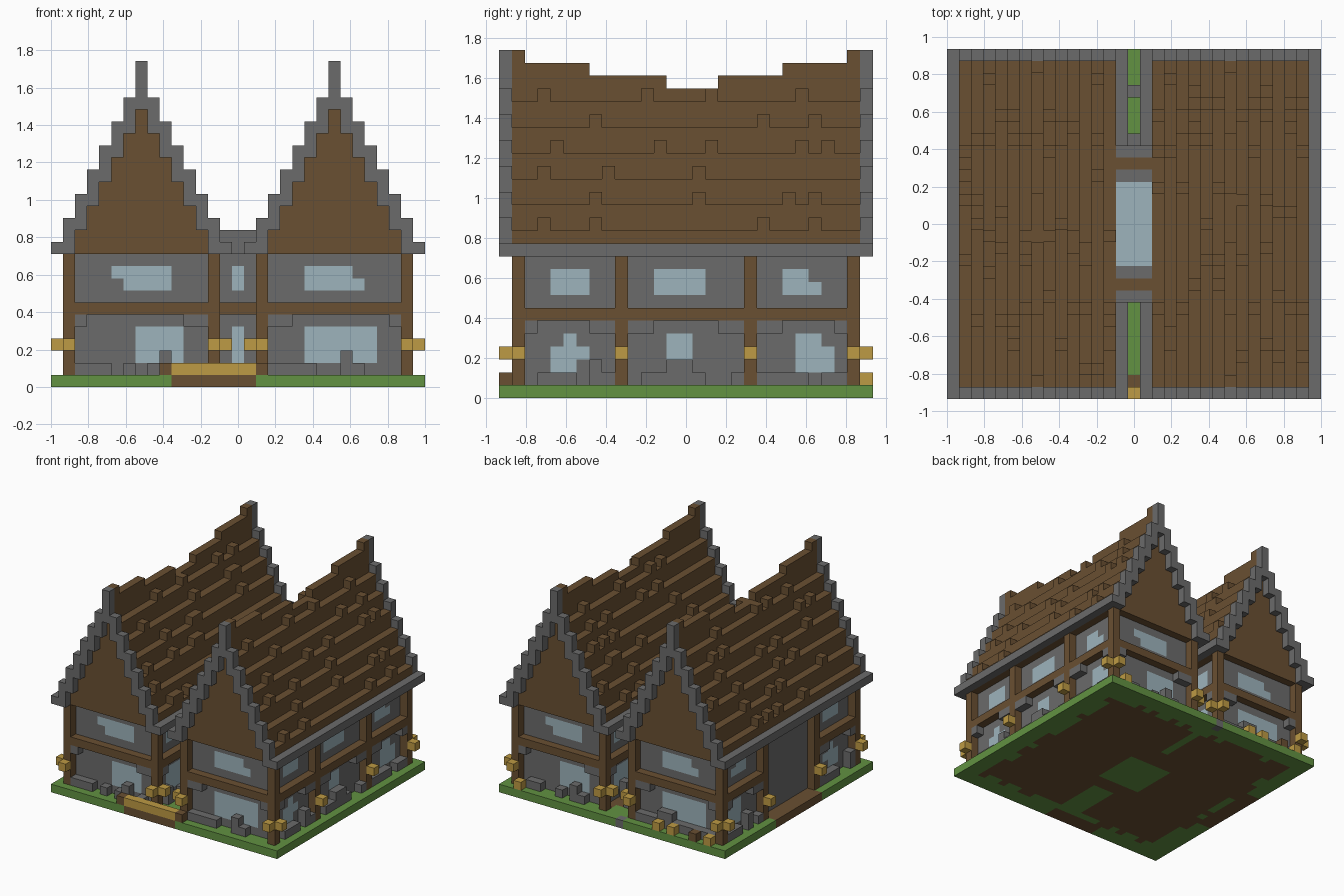
import bpy, bmesh, random

random.seed(4)
old = bpy.data.objects.get("Cube")
if old:
    bpy.data.objects.remove(old)

U = 2 / 31                    # block size
NX, NY = 31, 29               # plot size in blocks


def material(name, rgb):
    m = bpy.data.materials.new(name)
    m.use_nodes = True
    m.diffuse_color = (*rgb, 1)
    m.node_tree.nodes["Principled BSDF"].inputs["Base Color"].default_value = (*rgb, 1)
    return m


STONE = material("grey stone", (.147, .147, .147))
WOOD = material("brown wood", (.144, .08, .032))
GRASS = material("green grass", (.122, .287, .054))
GOLD = material("golden straw", (.515, .328, .058))
GLASS = material("pale blue glass", (.337, .456, .503))

filled = set()                # blocks already taken by an earlier part


def box(x0, x1, y0, y1, z0, z1):
    """Block cells with inclusive start and exclusive end."""
    return {(x, y, z) for x in range(x0, x1) for y in range(y0, y1) for z in range(z0, z1)}


def flip_x(cells):
    return {(NX - 1 - x, y, z) for x, y, z in cells}


def flip_y(cells):
    return {(x, NY - 1 - y, z) for x, y, z in cells}


def both_x(cells):
    return cells | flip_x(cells)


def all_round(cells):
    return both_x(cells | flip_y(cells))


def part(name, mat, cells):
    """Build the exposed faces of a set of blocks as one object."""
    cells = set(cells) - filled
    filled.update(cells)
    bm = bmesh.new()
    verts = {}

    def vert(p):
        if p not in verts:
            verts[p] = bm.verts.new(((p[0] - NX / 2) * U, (p[1] - NY / 2) * U, p[2] * U))
        return verts[p]

    for c in sorted(cells):
        for axis in range(3):
            for side in (0, 1):
                near = list(c)
                near[axis] += 2 * side - 1
                if tuple(near) in cells:
                    continue
                loop = []
                for a, b in ((0, 0), (1, 0), (1, 1), (0, 1)):
                    p = list(c)
                    p[axis] += side
                    p[(axis + 1) % 3] += a
                    p[(axis + 2) % 3] += b
                    loop.append(vert(tuple(p)))
                bm.faces.new(loop if side else loop[::-1])
    mesh = bpy.data.meshes.new(name)
    bm.to_mesh(mesh)
    bm.free()
    mesh.materials.append(mat)
    bpy.context.collection.objects.link(bpy.data.objects.new(name, mesh))


# Ground: dirt paths and floor, grass rim with a ragged inner edge
rim = box(0, NX, 0, NY, 0, 1) - box(2, NX - 2, 2, NY - 2, 0, 1)
ragged = box(2, NX - 2, 2, NY - 2, 0, 1) - box(3, NX - 3, 3, NY - 3, 0, 1)
rim |= {c for c in sorted(ragged) if random.random() < .5}
paths = box(10, 17, 0, 2, 0, 1) | box(0, 2, 10, 19, 0, 1)
part("path_stone", STONE, box(14, 15, 28, 29, 0, 1))
part("lawn", GRASS, (rim - paths) | box(14, 17, 2, 9, 0, 1) | box(15, 16, 20, 29, 0, 1)
     | box(12, 18, 11, 17, 0, 1))
part("dirt", WOOD, box(0, NX, 0, NY, 0, 1))

# Timber frame: posts and floor beams
posts = box(1, 2, 1, 2, 1, 11) | box(13, 14, 1, 2, 1, 11)
posts |= box(1, 2, 9, 10, 1, 11) | box(13, 14, 9, 10, 1, 11)
part("posts", WOOD, all_round(posts))
beams = all_round(box(1, 14, 1, 2, 6, 7) | box(14, 16, 9, 10, 6, 7))
beams |= both_x(box(1, 2, 1, 28, 6, 7) | box(13, 14, 1, 28, 6, 7))
part("floor_beams", WOOD, beams - box(1, 2, 10, 19, 6, 7))

# Windows set into the recessed wall plane
front = (box(5, 10, 2, 3, 8, 10) - {(5, 2, 8)}) | box(7, 11, 2, 3, 2, 5)
front |= (box(21, 26, 2, 3, 8, 10) - {(25, 2, 9)}) | box(21, 27, 2, 3, 2, 5)
part("front_windows", GLASS, front)
part("back_windows", GLASS, flip_x(flip_y(front)))
end_bays = box(28, 29, 4, 7, 8, 10) | (box(28, 29, 22, 25, 8, 10) - {(28, 24, 9)})
end_bays |= box(28, 29, 4, 6, 2, 4) | {(28, 6, 3), (28, 5, 4)}
end_bays |= box(28, 29, 23, 26, 2, 4) | box(28, 29, 23, 25, 4, 5)
middle_bay = box(28, 29, 12, 16, 8, 10) | box(28, 29, 13, 15, 2, 5)
part("left_windows", GLASS, end_bays | middle_bay)
part("right_windows", GLASS, flip_x(end_bays))
part("alley_windows", GLASS, all_round(box(12, 13, 4, 7, 8, 10) | box(12, 13, 4, 7, 2, 5)))
part("hall_windows", GLASS, all_round(box(15, 16, 10, 11, 8, 10) | box(15, 16, 10, 11, 2, 5)))

# Stone walls behind the frame
part("house_walls", STONE, both_x(box(2, 13, 2, 27, 1, 11) - box(3, 12, 3, 26, 1, 11)))
part("hall_walls", STONE, all_round(box(13, 16, 10, 11, 1, 11)))

# Brackets under the beams, beside each post
brackets = box(2, 3, 1, 2, 5, 6) | box(11, 13, 1, 2, 5, 6)
for y, length in ((2, 1), (7, 2), (10, 2)):
    brackets |= box(1, 2, y, y + length, 5, 6) | box(13, 14, y, y + length, 5, 6)
part("brackets", STONE, all_round(brackets) - box(1, 2, 10, 19, 5, 6))

# Loose stones along the foot of the walls
stones = set()
spots = [(x, y) for x in [*range(2, 13), *range(18, 29)] for y in (1, 27)]
spots += [(x, y) for x in (1, 29) for y in range(2, 27) if x > 1 or not 9 < y < 19]
spots += [(x, y) for x in (13, 17) for y in (3, 4, 6, 23, 25)]
for x, y in spots:
    if random.random() < .6:
        stones |= box(x, x + 1, y, y + 1, 1, random.choice((2, 2, 2, 3)))
part("foot_stones", STONE, stones | {(15, 21, 1), (15, 25, 1)})

# Lanterns on the posts
lanterns = {(0, 1, 3), (1, 0, 3), (13, 0, 3), (14, 1, 3), (0, 9, 3)}
part("lanterns", GOLD, all_round(lanterns))

# Front step and items lying along the back
part("front_step", GOLD, box(10, 17, 0, 1, 1, 2))
part("step_ends", WOOD, {(9, 0, 1), (17, 0, 1), (4, 28, 1)})
part("straw_blocks", GOLD, {(2, 28, 1), (7, 28, 1), (9, 28, 1), (28, 28, 1)})

# Stepped gable edges and eaves
verge = set()
for x in range(15):
    h = min(x, 14 - x)
    bottom = max(11, 9 + 2 * h)
    top = 27 if h == 7 else 12 + 2 * h
    verge |= box(x, x + 1, 0, 1, bottom, top)
part("gable_edges", STONE, all_round(verge))

# Hall roof with two timber bands and a skylight
part("hall_skylight", GLASS, box(14, 17, 11, 18, 12, 13))
part("hall_roof_bands", WOOD, all_round(box(14, 16, 9, 10, 12, 13)))
part("hall_roof", STONE, box(14, 17, 8, 21, 12, 13) | box(15, 16, 8, 21, 11, 12))
part("eaves", STONE, both_x(box(0, 1, 0, 29, 11, 12) | box(14, 15, 0, 29, 11, 12)))

# Stepped roofs with scattered raised shingles and a sagging ridge
outer_bumps = [(3, 7, 20, 24), (7, 15, 22, 24), (3, 8, 15), (4, 12, 16, 23, 25),
               (7, 20, 24), (3, 11, 16, 23)]
for name, shift in (("right_roof", 0), ("left_roof", 16)):
    roof = set()
    for x in range(1, 14):
        h = min(x, 14 - x)
        if h == 7:
            for start, end, top in ((1, 28, 24), (1, 13, 25), (17, 28, 25), (1, 7, 26),
                                    (22, 28, 26), (1, 2, 27), (27, 28, 27)):
                roof |= box(x + shift, x + shift + 1, start, end, 11, top)
            continue
        top = 11 + 2 * h
        roof |= box(x + shift, x + shift + 1, 1, 28, 11, top)
        listed = shift and x > 7
        rows = outer_bumps[h - 1] if listed else random.sample(range(2, 27), 4)
        roof |= {(x + shift, y, top) for y in rows}
    part(name, WOOD, roof)
